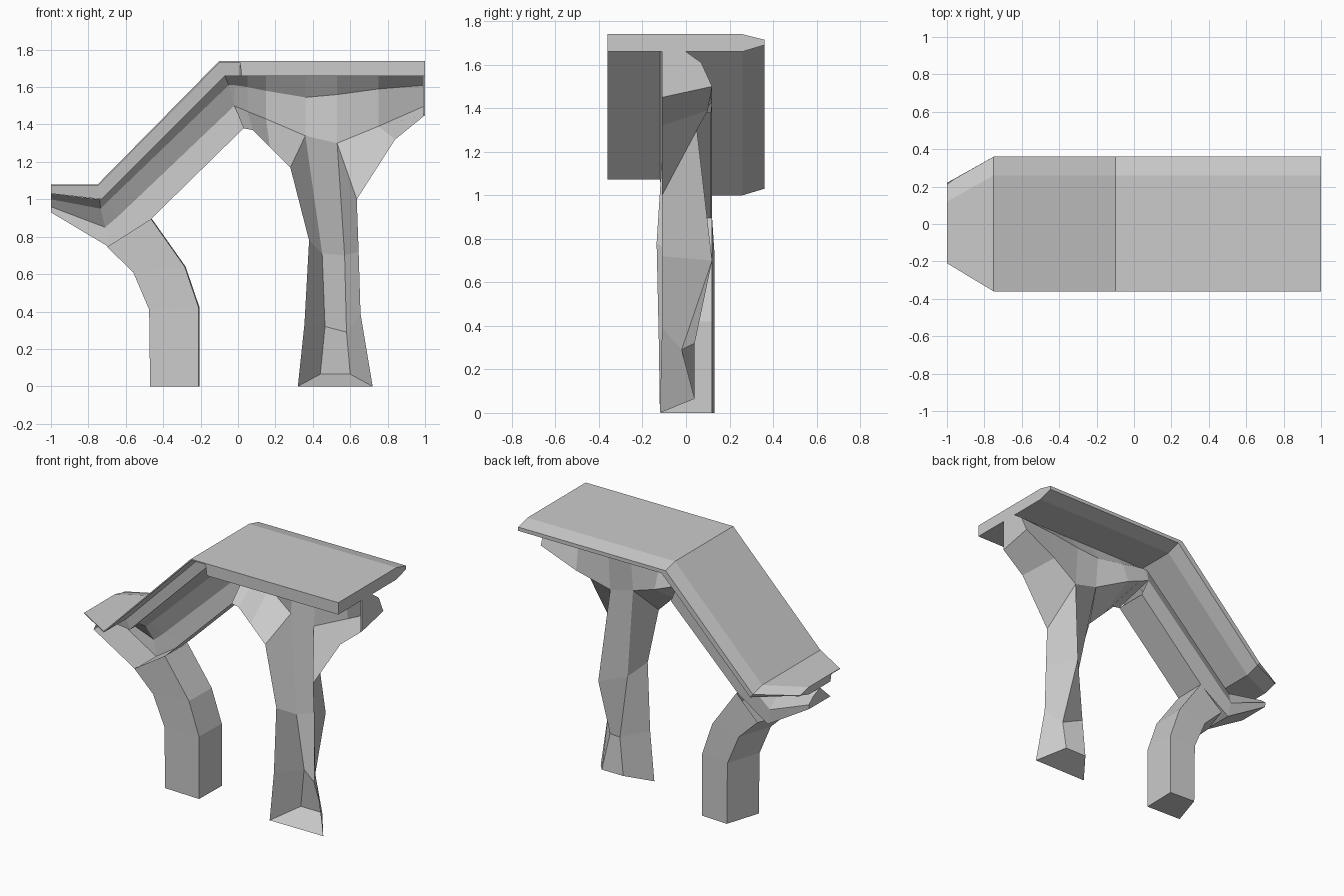
import bpy, bmesh

if "Cube" in bpy.data.objects:
    bpy.data.objects.remove(bpy.data.objects["Cube"])


def loft(name, rings, closed=True, start=True, end=True):
    """Skin flat-shaded faces through rings of equal length, with optional end caps."""
    bm = bmesh.new()
    rows = [[bm.verts.new(p) for p in r] for r in rings]
    n = len(rows[0])
    for a, b in zip(rows, rows[1:]):
        for i in range(n if closed else n - 1):
            j = (i + 1) % n
            bm.faces.new((a[i], a[j], b[j], b[i]))
    if start:
        bm.faces.new(rows[0])
    if end:
        bm.faces.new(rows[-1])
    bmesh.ops.recalc_face_normals(bm, faces=bm.faces)
    me = bpy.data.meshes.new(name)
    bm.to_mesh(me)
    bm.free()
    ob = bpy.data.objects.new(name, me)
    bpy.context.collection.objects.link(ob)
    return ob


# Roof slab: bent plank with a chamfered back edge; the front of the slope is a thin lip
# station: top x, bottom x, top z, bottom z, front y, back y, lip as share of thickness
def slab_ring(xt, xb, zt, zb, yf, yb, lip):
    xl, zl = xt + (xb - xt) * lip, zt + (zb - zt) * lip
    return [(xt, yf, zt), (xt, yb - .10, zt), (xt, yb, zt - .025),
            (xb, yb, zb + .03), (xb, yb - .10, zb), (xb, -.11, zb),
            (xl, -.12, zl), (xl, yf, zl)]


loft("roof_slab", [slab_ring(*s) for s in (
    (-1, -1, 1.08, 1.03, -.21, .22, .1),
    (-.75, -.73, 1.08, 1.0, -.36, .36, .1),
    (-.10, -.07, 1.74, 1.66, -.36, .36, .1),
    (.01, .01, 1.74, 1.66, -.36, .36, .1),
    (.02, .02, 1.74, 1.66, -.36, .36, 1),
    (1, 1, 1.74, 1.66, -.36, .36, 1))])


# Sloped beam: a channel open to the front; station: four x, z pairs from top to bottom
def beam_ring(a, b, c, d):
    return [(a[0], .0, a[1]), (b[0], .07, b[1]), (c[0], .12, c[1]),
            (d[0], .115, d[1]), (d[0], -.11, d[1])]


loft("sloped_beam", [beam_ring(*s) for s in (
    ((-1, 1.03), (-1, 1.0), (-1, .96), (-1, .93)),
    ((-.74, 1.0), (-.735, .95), (-.71, .85), (-.69, .745)),
    ((-.73, 1.01), (-.70, .985), (-.64, .91), (-.47, .89)),
    ((-.07, 1.66), (-.05, 1.61), (-.02, 1.50), (.03, 1.38)),
    ((-.02, 1.66), (-.02, 1.61), (-.018, 1.50), (.032, 1.38)))],
    closed=False, end=False)


# Head of the right leg: open-front channel with undersides flaring out along the roof
# station: back x, back y, back z, chamfer z, front x, front z
def head_ring(xb, yb, zb, zc, xf, zf):
    return [(xb, .0, 1.66), (xb, .07, zc), (xb, yb, zb), (xf, -.11, zf)]


left_head = [head_ring(*s) for s in (
    (-.02, .12, 1.50, 1.61, .03, 1.38), (.05, .12, 1.47, 1.60, .08, 1.37),
    (.15, .12, 1.43, 1.58, .17, 1.28), (.36, .05, 1.34, 1.545, .28, 1.17))]
right_head = [head_ring(*s) for s in (
    (.53, .05, 1.30, 1.56, .635, 1.0), (.75, .10, 1.39, 1.59, .84, 1.32),
    (1, .12, 1.50, 1.61, 1, 1.45))]
loft("head_left", left_head, closed=False, start=False, end=False)
loft("head_middle", [left_head[-1][:3], right_head[0][:3]], False, False, False)
loft("head_right", right_head, closed=False, start=False, end=False)
# End plate of the head
loft("head_end", [[(x, -.11, 1.66), (x, 0, 1.66), (x, .07, 1.61), (x, .12, 1.50),
                   (x, -.11, 1.45)] for x in (.99, 1)])

# Left leg: bent post; station: left x, left z, right x, right z
loft("left_leg", [
    [(xl, -.105, zl), (xr, -.115, zr), (xr + .005, .12, zr), (xl + .075, .13, zl)]
    for xl, zl, xr, zr in ((-.47, 0, -.21, 0), (-.475, .41, -.21, .42),
                           (-.56, .61, -.285, .64), (-.70, .745, -.465, .895))],
    end=False)

# Right leg: faceted trough, open at the front, with a tilted floor
loft("right_leg", [
    [(.32, -.12, 0), (.44, .04, .065), (.60, .04, .065), (.72, -.12, 0)],
    [(.355, -.125, .33), (.465, .04, .32), (.58, -.02, .29), (.655, -.11, .39)],
    [(.38, -.135, .78), (.45, -.02, .71), (.57, .12, .70), (.645, -.11, .72)],
    [(.28, -.11, 1.17), (.36, .05, 1.34), (.53, .05, 1.30), (.635, -.11, 1.0)]],
    closed=False, end=False)
